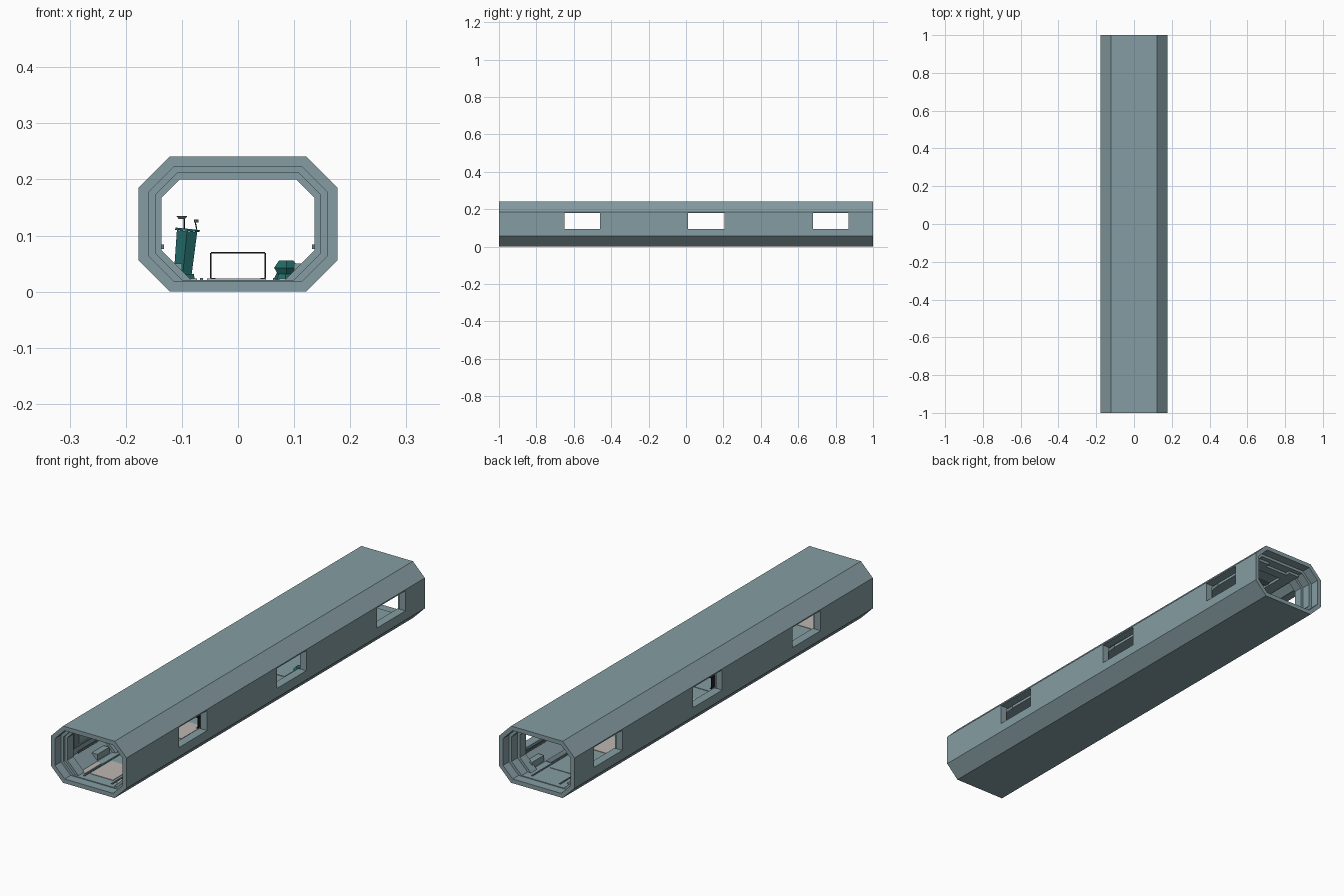
import bpy, bmesh, math
from mathutils import Matrix

cube = bpy.data.objects.get("Cube")
if cube:
    bpy.data.objects.remove(cube)


def material(name, rgb):
    m = bpy.data.materials.new(name)
    m.use_nodes = True
    m.diffuse_color = (*rgb, 1)
    m.node_tree.nodes["Principled BSDF"].inputs["Base Color"].default_value = (*rgb, 1)
    return m


HULL = material("blue grey hull", (0.235, 0.335, 0.36))
PANEL = material("darker grey panel", (0.15, 0.21, 0.225))
PALE = material("pale floor plate", (0.52, 0.47, 0.45))
TEAL = material("deep teal", (0.015, 0.14, 0.13))
DARK = material("near black metal", (0.015, 0.015, 0.02))

WINDOWS = [(-0.65, -0.46), (0.01, 0.205), (0.68, 0.87)]
SILL, HEAD = 0.095, 0.18
FLOOR = 0.021


def finish(name, bm, mat):
    bmesh.ops.recalc_face_normals(bm, faces=bm.faces)
    me = bpy.data.meshes.new(name)
    bm.to_mesh(me)
    bm.free()
    me.materials.append(mat)
    ob = bpy.data.objects.new(name, me)
    bpy.context.collection.objects.link(ob)
    return ob


def octagon(t):
    """Tunnel cross-section moved inwards by t, with a level floor."""
    w, top, low = 0.177 - t, 0.241 - t, min(t, FLOOR)
    k = 0.121 - 1.414 * t
    right = [(k + low, low), (w, w - k), (w, 0.241 - w + k), (k + t, top)]
    return right + [(-x, z) for x, z in reversed(right)]


def loft(name, loops, mat):
    """Closed skin through (y, inset) cross-sections."""
    bm = bmesh.new()
    rings = [[bm.verts.new((x, y, z)) for x, z in octagon(t)] for y, t in loops]
    for a, b in zip(rings, rings[1:] + rings[:1]):
        for i in range(8):
            j = (i + 1) % 8
            bm.faces.new((a[i], a[j], b[j], b[i]))
    return finish(name, bm, mat)


def box(name, x, y, z, mat):
    """Box from (min, max) ranges."""
    bm = bmesh.new()
    size = [r[1] - r[0] for r in (x, y, z)]
    mid = [(r[1] + r[0]) / 2 for r in (x, y, z)]
    bmesh.ops.create_cube(bm, size=1, matrix=Matrix.Translation(mid) @ Matrix.Diagonal((*size, 1)))
    return finish(name, bm, mat)


def both_sides(name, x, y, z, mat):
    box(name + "_left", x, y, z, mat)
    box(name + "_right", (-x[1], -x[0]), y, z, mat)


def cone(name, at, r1, r2, depth, mat, sides=8, tilt=0):
    bm = bmesh.new()
    place = Matrix.Translation(at) @ Matrix.Rotation(tilt, 4, 'Y')
    bmesh.ops.create_cone(bm, cap_ends=True, segments=sides, radius1=r1, radius2=r2, depth=depth, matrix=place)
    return finish(name, bm, mat)


# Outer hull with recessed end collars
hull = loft("hull", [(-1, 0), (1, 0), (1, 0.018), (0.96, 0.018), (0.96, 0.03),
                     (-0.96, 0.03), (-0.96, 0.018), (-1, 0.018)], HULL)

# Window openings through both walls
for i, (a, b) in enumerate(WINDOWS):
    cutter = box(f"window_cutter_{i}", (-0.3, 0.3), (a, b), (SILL, HEAD), HULL)
    cutter.hide_render = True
    cutter.hide_set(True)
    cut = hull.modifiers.new("window", 'BOOLEAN')
    cut.object = cutter
    cut.operation = 'DIFFERENCE'
    cut.solver = 'EXACT'
bpy.context.view_layer.objects.active = hull
for m in list(hull.modifiers):
    bpy.ops.object.modifier_apply(modifier=m.name)
for ob in [o for o in bpy.data.objects if o.name.startswith("window_cutter")]:
    bpy.data.objects.remove(ob)

# Inner ribs beside the windows and at the ends
for i, y in enumerate((-0.93, -0.68, -0.43, -0.22, -0.02, 0.24, 0.45, 0.65, 0.9)):
    loft(f"rib_{i}", [(y - 0.02, 0.029), (y + 0.02, 0.029), (y + 0.02, 0.041), (y - 0.02, 0.041)], HULL)

# Wall panels between windows, and trims above and below each window
for i, (a, b) in enumerate([(-0.9, -0.71), (-0.4, -0.25), (-0.19, -0.05), (0.27, 0.42), (0.48, 0.62)]):
    both_sides(f"wall_panel_{i}", (0.139, 0.148), (a, b), (0.1, 0.175), PANEL)
    both_sides(f"wall_inset_{i}", (0.137, 0.14), (a + 0.03, b - 0.03), (0.115, 0.16), HULL)
for i, (a, b) in enumerate(WINDOWS):
    both_sides(f"window_sill_{i}", (0.14, 0.148), (a, b), (SILL - 0.012, SILL), HULL)
    both_sides(f"window_head_{i}", (0.14, 0.148), (a, b), (HEAD, HEAD + 0.007), PANEL)

# Handrails along the walls
both_sides("handrail", (0.132, 0.136), (-0.88, 0.88), (0.076, 0.084), PANEL)

# Ceiling beams and cross slats
both_sides("ceiling_beam", (0.055, 0.106), (-0.94, 0.94), (0.2, 0.212), HULL)
for i in range(19):
    y = -0.9 + i * 0.1
    box(f"ceiling_slat_{i}", (-0.055, 0.055), (y - 0.012, y + 0.012), (0.207, 0.212), PANEL)

# Floor: raised walkway strips, pale plates and low service boxes
both_sides("floor_strip", (0.062, 0.068), (-0.94, 0.94), (FLOOR, FLOOR + 0.003), PANEL)
for i in range(8):
    y = -0.84 + i * 0.23
    box(f"floor_plate_{i}", (-0.055, 0.05), (y - 0.07, y + 0.07), (FLOOR, FLOOR + 0.002), PALE if i % 2 == 0 else HULL)
    both_sides(f"side_plate_{i}", (0.073, 0.094), (y - 0.08, y + 0.03), (FLOOR, FLOOR + 0.002), PALE if i % 3 == 0 else PANEL)
    both_sides(f"service_box_{i}", (0.1, 0.126), (y + 0.04, y + 0.12), (0.024, 0.05), HULL)

# Arched low table made of thin sheet, with feet turned inwards
Y0, Y1 = -0.34, -0.1
box("table_top", (-0.048, 0.048), (Y0, Y1), (0.068, 0.071), DARK)
both_sides("table_side", (0.047, 0.05), (Y0, Y1), (0.024, 0.069), DARK)
both_sides("table_foot", (0.04, 0.049), (Y0, Y1), (FLOOR, 0.024), DARK)

# Leaning console with a tray, lamp and lever
lean = 0.1
cone("console_body", (-0.095, 0.47, 0.066), 0.018, 0.021, 0.084, TEAL, 6, lean)
cone("console_foot", (-0.096, 0.47, 0.026), 0.022, 0.02, 0.01, TEAL, 6)
cone("console_tray", (-0.09, 0.47, 0.11), 0.023, 0.023, 0.004, TEAL, 10, lean)
cone("lamp_stem", (-0.096, 0.465, 0.121), 0.0015, 0.0015, 0.02, DARK, 6)
cone("lamp_head", (-0.1, 0.465, 0.132), 0.006, 0.01, 0.005, PANEL, 10)
cone("lever_stem", (-0.075, 0.475, 0.118), 0.0012, 0.0012, 0.014, DARK, 6, -0.2)
cone("lever_knob", (-0.074, 0.475, 0.126), 0.004, 0.004, 0.005, PANEL, 8)

# Faceted stool
cone("stool_base", (0.085, 0.29, 0.027), 0.022, 0.016, 0.012, TEAL, 8)
cone("stool_lower", (0.086, 0.29, 0.037), 0.018, 0.025, 0.012, TEAL, 6)
cone("stool_upper", (0.086, 0.29, 0.049), 0.025, 0.015, 0.013, TEAL, 6)
